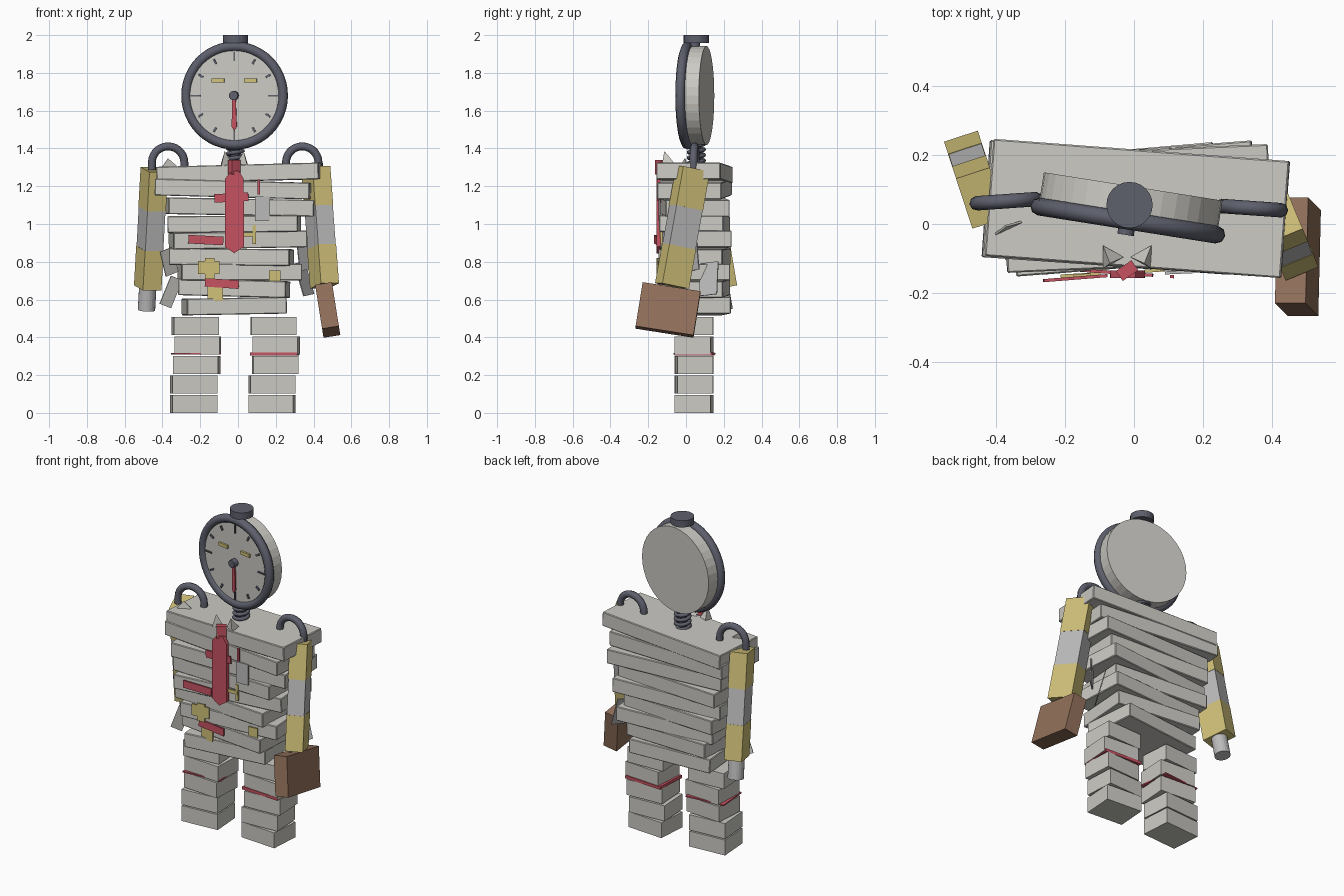
import bpy, bmesh
from math import radians, pi, sin, cos, tan
from mathutils import Matrix, Vector, Euler

if "Cube" in bpy.data.objects:
    bpy.data.objects.remove(bpy.data.objects["Cube"])


def material(name, rgb):
    m = bpy.data.materials.new(name)
    m.diffuse_color = (*rgb, 1)
    m.use_nodes = True
    m.node_tree.nodes["Principled BSDF"].inputs["Base Color"].default_value = m.diffuse_color
    return m


PAPER = material("paper_white", (0.60, 0.59, 0.55))
GREY = material("light_grey", (0.50, 0.50, 0.50))
YELLOW = material("straw_yellow", (0.63, 0.53, 0.19))
RED = material("red", (0.56, 0.085, 0.12))
DARK = material("dark_metal", (0.11, 0.115, 0.15))
BROWN = material("leather_brown", (0.29, 0.165, 0.105))


def finish(name, bm, mat, matrix=None):
    bmesh.ops.recalc_face_normals(bm, faces=bm.faces)
    me = bpy.data.meshes.new(name)
    bm.to_mesh(me)
    bm.free()
    ob = bpy.data.objects.new(name, me)
    bpy.context.collection.objects.link(ob)
    me.materials.append(mat)
    if matrix is not None:
        ob.matrix_world = matrix
    return ob


def place(loc, rot=(0, 0, 0)):
    return Matrix.Translation(loc) @ Euler([radians(a) for a in rot]).to_matrix().to_4x4()


def box(name, size, mat, matrix, bevel=0):
    bm = bmesh.new()
    bmesh.ops.create_cube(bm, size=1, matrix=Matrix.Diagonal((*size, 1)))
    if bevel:
        bmesh.ops.bevel(bm, geom=bm.edges[:], offset=bevel, segments=1, affect='EDGES')
    return finish(name, bm, mat, matrix)


def cone(name, r1, r2, depth, mat, matrix, n=32):
    bm = bmesh.new()
    bmesh.ops.create_cone(bm, cap_ends=True, segments=n, radius1=r1, radius2=r2, depth=depth)
    return finish(name, bm, mat, matrix)


def prism(name, pts, thick, mat, matrix):
    """Extrude an x-z outline along y."""
    bm = bmesh.new()
    f = bm.faces.new([bm.verts.new((x, -thick / 2, z)) for x, z in pts])
    ext = bmesh.ops.extrude_face_region(bm, geom=[f])["geom"]
    bmesh.ops.translate(bm, vec=(0, thick, 0), verts=[v for v in ext if isinstance(v, bmesh.types.BMVert)])
    return finish(name, bm, mat, matrix)


def tube(name, pts, radius, mat, matrix=None, cyclic=False):
    """Sweep an eight-sided section along a path."""
    cu = bpy.data.curves.new(name, 'CURVE')
    cu.dimensions = '3D'
    cu.bevel_depth, cu.bevel_resolution, cu.use_fill_caps = radius, 2, True
    sp = cu.splines.new('POLY')
    sp.points.add(len(pts) - 1)
    for p, co in zip(sp.points, pts):
        p.co = (*co, 1)
    sp.use_cyclic_u = cyclic
    tmp = bpy.data.objects.new(name, cu)
    bpy.context.collection.objects.link(tmp)
    me = bpy.data.meshes.new_from_object(tmp.evaluated_get(bpy.context.evaluated_depsgraph_get()))
    bpy.data.objects.remove(tmp)
    ob = bpy.data.objects.new(name, me)
    bpy.context.collection.objects.link(ob)
    me.materials.clear()
    me.materials.append(mat)
    if matrix is not None:
        ob.matrix_world = matrix
    return ob


# Torso: stack of slightly twisted slabs (z, x centre, width, yaw, roll)
CY, DEPTH = 0.045, 0.34
SLABS = [(1.27, 0.01, 0.86, -4.3, -1.5), (1.185, -0.02, 0.82, -4, 1.5),
         (1.09, 0.01, 0.77, 2.5, 1), (1.0, -0.02, 0.69, -3, -0.5),
         (0.915, 0.0, 0.71, 4.5, -1), (0.825, -0.035, 0.64, -4, 0.5),
         (0.745, 0.01, 0.64, 3.5, 0), (0.66, -0.02, 0.57, -4, 1.5),
         (0.565, -0.02, 0.53, 5, -1)]
for i, (z, cx, w, yaw, roll) in enumerate(SLABS):
    box(f"torso_slab_{i + 1}", (w, DEPTH, 0.088), PAPER, place((cx, CY, z), (0, roll, yaw)), 0.004)


def front_plate(name, x, z, w, h, mat, tilt=0, lift=0.01):
    """Thin scrap laid on the front of the nearest slab."""
    s = min(SLABS, key=lambda s: abs(s[0] - z))
    a = radians(s[3])
    y = CY - DEPTH / 2 / cos(a) + (x - s[1]) * tan(a) - lift
    box(name, (w, 0.009, h), mat, place((x, y, z), (0, tilt, s[3])))


# Tape and paper scraps on the chest
for i, (x, z, w, h, t) in enumerate([(-0.035, 1.14, 0.18, 0.045, -3), (-0.17, 0.915, 0.185, 0.045, 3),
                                     (-0.085, 0.685, 0.18, 0.045, 4), (0.11, 1.195, 0.012, 0.08, 0)]):
    front_plate(f"red_tape_{i + 1}", x, z, w, h, RED, t, 0.018)
for i, (x, z, w, h) in enumerate([(-0.155, 0.77, 0.115, 0.07), (-0.15, 0.765, 0.05, 0.11),
                                  (-0.12, 0.635, 0.08, 0.085), (0.195, 0.71, 0.06, 0.09),
                                  (0.085, 0.945, 0.018, 0.10), (0.06, 0.945, 0.06, 0.022)]):
    front_plate(f"yellow_note_{i + 1}", x, z, w, h, YELLOW, 0, 0.012 + 0.002 * (i % 2))
front_plate("grey_note", 0.13, 1.08, 0.08, 0.13, GREY, 0, 0.02)

# Loose sheets poking out at the sides
for i, (loc, rot, w, h) in enumerate([((-0.355, -0.06, 0.64), (10, 20, 25), 0.07, 0.16),
                                      ((-0.365, 0.0, 0.80), (8, -20, 30), 0.08, 0.14),
                                      ((-0.375, -0.02, 1.29), (-15, 40, 15), 0.06, 0.10),
                                      ((0.345, 0.04, 0.84), (0, -8, 40), 0.07, 0.17),
                                      ((0.35, 0.12, 0.71), (-15, -6, 60), 0.11, 0.18)]):
    box(f"loose_sheet_{i + 1}", (w, 0.006, h), GREY if i > 2 else PAPER, place(loc, rot))

# Legs: stacks of blocks with a red band
for side, cx, yaws in (("left", -0.225, (4, 4, -4, -3, 4)), ("right", 0.19, (-4, 3, 3, -4, 2))):
    for i, yaw in enumerate(yaws):
        dx = (-0.01, -0.01, 0.007, 0.012, -0.002)[i]
        box(f"{side}_leg_block_{i + 1}", (0.238, 0.19, 0.096), PAPER,
            place((cx + dx, 0.043, 0.048 + 0.103 * i), (0, 0, yaw)))
    box(f"{side}_leg_band", (0.25, 0.20, 0.018 if side == "right" else 0.008), RED,
        place((cx + 0.003, 0.045, 0.312), (0, 0, -3 if side == "right" else 5)))

# Arms: three square segments from shoulder to wrist
for side, a, b in (("right", (0.412, 0.037, 1.292), (0.458, -0.074, 0.672)),
                   ("left", (-0.443, 0.075, 1.288), (-0.478, 0.182, 0.662))):
    a, b = Vector(a), Vector(b)
    rot = (a - b).to_track_quat('Z', 'Y').to_matrix().to_4x4()
    for i, part in enumerate(("upper_arm", "elbow", "forearm")):
        c = a.lerp(b, (i + 0.5) / 3)
        k = 0.003 if i != 1 else 0
        box(f"{side}_{part}", (0.10 + k, 0.152 + k, (a - b).length / 3),
            GREY if i == 1 else YELLOW, Matrix.Translation(c) @ rot)
    if side == "left":
        cone("left_hand", 0.046, 0.046, 0.15, GREY, Matrix.Translation(b + (b - a).normalized() * 0.045) @ rot, 20)

# Briefcase with a small handle
CASE = place((0.475, -0.095, 0.545), (-9, -9, 0))
box("briefcase", (0.09, 0.31, 0.238), BROWN, CASE)
tube("briefcase_handle", [(0, -0.06, 0.11), (0, -0.05, 0.145), (0, 0.05, 0.145), (0, 0.06, 0.11)], 0.007, DARK, CASE)

# Shoulder hooks
for side, x, y in (("left", -0.37, 0.066), ("right", 0.34, 0.046)):
    sx = 1 if x > 0 else -1
    arc = [(0.086 * cos(t * pi / 14), -0.006 * sx * cos(t * pi / 14), 0.086 * sin(t * pi / 14)) for t in range(15)]
    arc = [(0.086, -0.006 * sx, -0.04)] + arc + [(-0.086, 0.006 * sx, -0.04)]
    tube(f"{side}_shoulder_hook", arc, 0.021, DARK, place((x, y, 1.325)))

# Spring neck
helix = [(0.04 * cos(t * pi / 8), 0.04 * sin(t * pi / 8), 1.30 + 0.13 * t / 72) for t in range(73)]
tube("neck_spring", helix, 0.011, DARK, place((-0.015, 0.055, 0)))
cone("neck_post", 0.025, 0.025, 0.14, DARK, place((-0.015, 0.055, 1.36)), 12)

# Necktie and collar points
prism("tie_blade", [(-0.035, 1.28), (0.03 - 0.025, 1.28), (0.03, 1.24), (0.032, 0.88), (-0.02, 0.845),
                    (-0.07, 0.88), (-0.068, 1.24)], 0.022, RED, place((0, -0.146, 0)))
box("tie_knot", (0.055, 0.035, 0.075), RED, place((-0.02, -0.135, 1.30), (0, 0, 35)))
for side, s in (("left", -1), ("right", 1)):
    cone(f"{side}_collar_point", 0.04, 0, 0.075, PAPER, place((-0.02 + 0.05 * s, -0.105, 1.35), (0, -14 * s, 90 * s)), 3)

# Dial head, turned slightly to one side; parts are laid out in the dial plane
HEAD = place((-0.018, 0.01, 1.68), (0, 0, -9))
FACING = Matrix.Rotation(pi / 2, 4, 'X')
cone("head_drum", 0.262, 0.262, 0.10, PAPER, HEAD @ place((0, 0.05, 0)) @ FACING, 36)
cone("dial_face", 0.25, 0.25, 0.012, PAPER, HEAD @ place((0, -0.003, 0)) @ FACING, 36)
ring = [(0.26 * cos(t * pi / 24), 0, 0.26 * sin(t * pi / 24)) for t in range(48)]
tube("dial_rim", ring, 0.026, DARK, HEAD, True)
for i in range(12):
    long = i % 3 == 0
    box(f"dial_tick_{i + 1}", (0.008 if long else 0.011, 0.009, 0.052 if long else 0.028), DARK,
        HEAD @ Matrix.Rotation(i * pi / 6, 4, 'Y') @ place((0, -0.012, 0.208)))
prism("dial_needle", [(-0.009, 0), (0.009, 0), (0.015, -0.165), (0, -0.185), (-0.012, -0.165)], 0.009, RED,
      HEAD @ place((0, -0.021, 0)))
cone("needle_hub", 0.024, 0.024, 0.04, DARK, HEAD @ place((0, -0.022, 0)) @ FACING, 16)
for side, x in (("left", -0.087), ("right", 0.087)):
    box(f"{side}_eye", (0.068, 0.014, 0.02), YELLOW, HEAD @ place((x, -0.014, 0.08)))

# Crown button on top
cone("crown_button", 0.067, 0.067, 0.042, DARK, place((-0.013, 0.055, 1.979)), 24)
cone("crown_stem", 0.03, 0.03, 0.06, DARK, place((-0.013, 0.045, 1.94)), 16)
